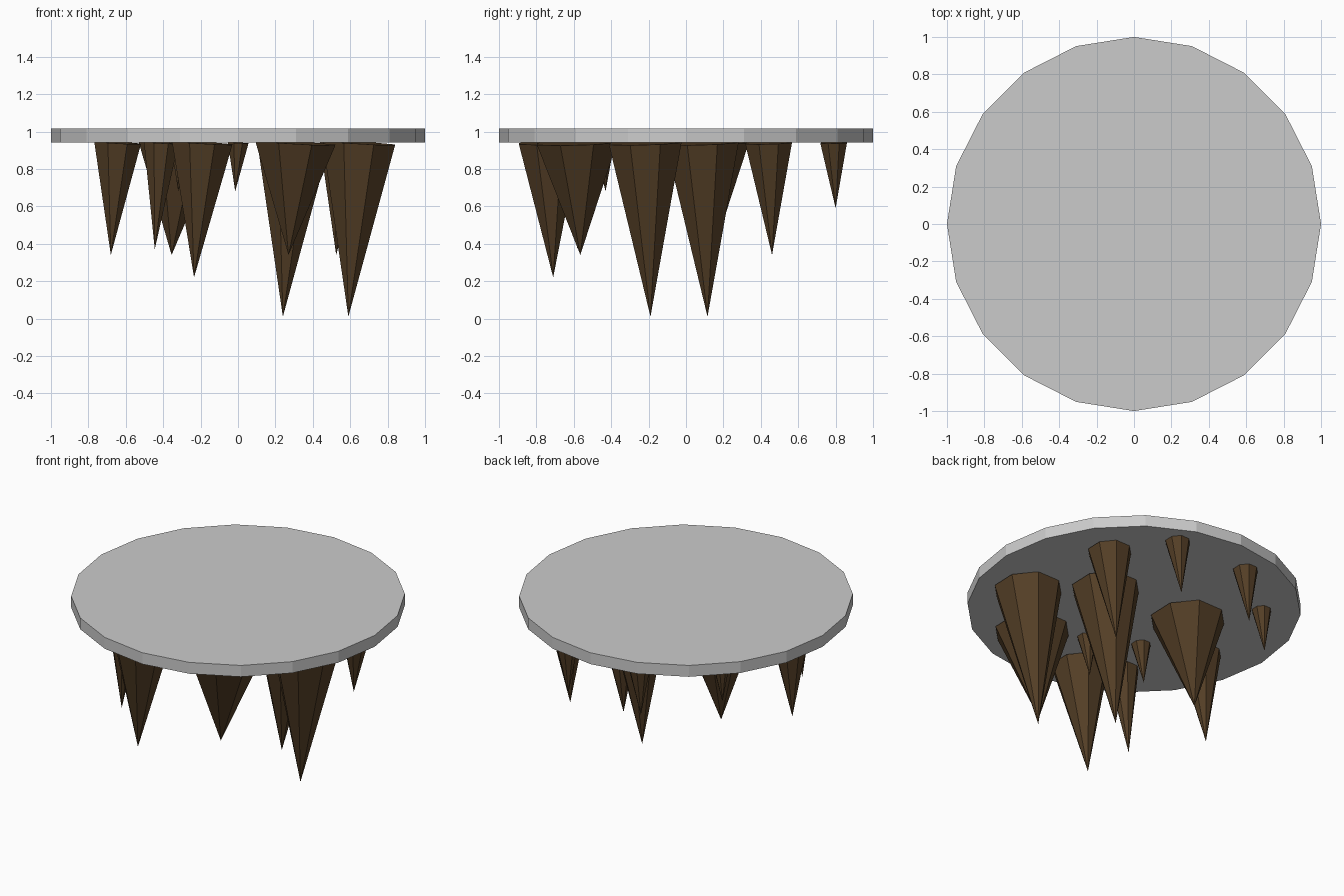
import bpy, math
from mathutils import Vector

cube = bpy.data.objects.get("Cube")
if cube:
    bpy.data.objects.remove(cube, do_unlink=True)


def material(name, rgb):
    m = bpy.data.materials.new(name)
    m.use_nodes = True
    m.diffuse_color = (*rgb, 1)
    m.node_tree.nodes["Principled BSDF"].inputs["Base Color"].default_value = (*rgb, 1)
    return m


stone = material("stone_grey", (0.6, 0.6, 0.6))
earth = material("earth_brown", (0.09, 0.05, 0.02))

CEILING = 0.94
AXIS = Vector((-0.06, 0.03, -1)).normalized()   # shared lean of all spikes


def spike(name, tip, radius):
    """Eight-sided cone hanging from the slab, ending at tip."""
    tip = Vector(tip)
    height = (CEILING - tip.z) / -AXIS.z
    bpy.ops.mesh.primitive_cone_add(vertices=8, radius1=radius, radius2=0, depth=height,
                                    location=tip - AXIS * height / 2)
    ob = bpy.context.object
    ob.name = name
    # turn a flat side forward, then lean the axis
    turn = Vector((0, 0, -1)).rotation_difference(AXIS).to_matrix().to_4x4()
    ob.rotation_euler = turn.to_euler()
    for v in ob.data.vertices:
        c, s = math.cos(math.pi / 8), math.sin(math.pi / 8)
        x, y, z = v.co
        v.co = (x * c - y * s, -x * s - y * c, -z)   # point down
    ob.data.materials.append(earth)


# Round slab
bpy.ops.mesh.primitive_cylinder_add(vertices=20, radius=1, depth=0.075,
                                    location=(0, 0, CEILING + 0.0375))
slab = bpy.context.object
slab.name = "slab"
slab.data.materials.append(stone)

# Hanging spikes, grouped by size: radius, tips
groups = {
    "tall_spike": (0.21, [(0.24, 0.115, 0.01), (0.59, -0.19, 0.01)]),
    "wide_spike": (0.232, [(0.27, -0.565, 0.34), (-0.355, 0.14, 0.34)]),
    "long_spike": (0.175, [(-0.235, -0.71, 0.22)]),
    "medium_spike": (0.135, [(-0.68, -0.14, 0.34), (0.525, 0.46, 0.34)]),
    "narrow_spike": (0.1, [(-0.445, -0.58, 0.37)]),
    "small_spike": (0.077, [(0.3, 0.8, 0.59), (-0.23, 0.8, 0.59)]),
    "tiny_spike": (0.06, [(-0.015, -0.43, 0.68), (-0.32, -0.29, 0.68), (-0.61, 0.49, 0.66)]),
}
for name, (radius, tips) in groups.items():
    for i, tip in enumerate(tips):
        spike(f"{name}_{i + 1}", tip, radius)
